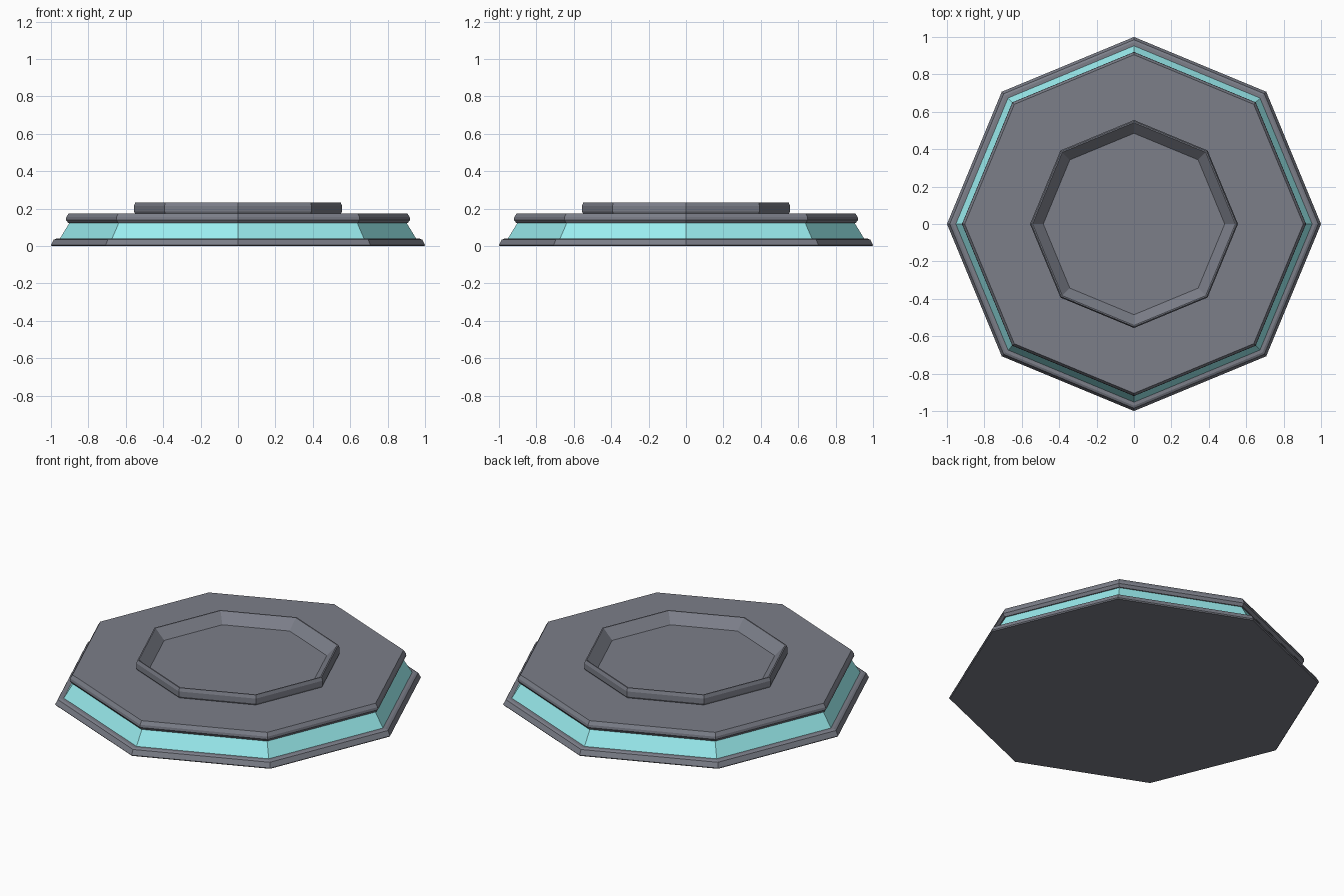
import bpy, bmesh
from math import cos, sin, pi

if "Cube" in bpy.data.objects:
    bpy.data.objects.remove(bpy.data.objects["Cube"])

SIDES = 8


def lathe(name, profile, cap_first=False, cap_last=False, closed=False, mat=None):
    """Sweep a (radius, z) profile round z as an octagon with corners on the axes."""
    bm = bmesh.new()
    rings = [[bm.verts.new((r * cos(2 * pi * i / SIDES), r * sin(2 * pi * i / SIDES), z))
              for i in range(SIDES)] for r, z in profile]
    pairs = list(zip(rings, rings[1:]))
    if closed:
        pairs.append((rings[-1], rings[0]))
    for a, b in pairs:
        for i in range(SIDES):
            j = (i + 1) % SIDES
            bm.faces.new((a[i], a[j], b[j], b[i]))
    if cap_first:
        bm.faces.new(rings[0][::-1])
    if cap_last:
        bm.faces.new(rings[-1])
    mesh = bpy.data.meshes.new(name)
    bm.to_mesh(mesh)
    bm.free()
    obj = bpy.data.objects.new(name, mesh)
    bpy.context.collection.objects.link(obj)
    if mat:
        mesh.materials.append(mat)
    return obj


grey = bpy.data.materials.new("slate_grey")
grey.diffuse_color = (0.20, 0.21, 0.25, 1)
grey.use_nodes = True
grey.node_tree.nodes["Principled BSDF"].inputs["Base Color"].default_value = grey.diffuse_color
cyan = bpy.data.materials.new("pale_cyan")
cyan.diffuse_color = (0.33, 0.86, 0.88, 1)
cyan.use_nodes = True
cyan.node_tree.nodes["Principled BSDF"].inputs["Base Color"].default_value = cyan.diffuse_color

# bottom plate with chamfered rim
lathe("base_rim", [(0.995, 0), (1.0, 0.006), (0.985, 0.034), (0.972, 0.04), (0.95, 0.04)],
      cap_first=True, mat=grey)

# sloping coloured band
lathe("light_band", [(0.955, 0.036), (0.90, 0.126)], mat=cyan)

# upper plate, chamfered above and below
lathe("top_plate", [(0.895, 0.124), (0.908, 0.124), (0.92, 0.14), (0.918, 0.155),
                    (0.905, 0.175)], cap_last=True, mat=grey)

# raised ring with sloping inner wall
lathe("raised_ring", [(0.55, 0.174), (0.556, 0.185), (0.556, 0.215), (0.549, 0.234),
                      (0.542, 0.234), (0.485, 0.176)], mat=grey)
